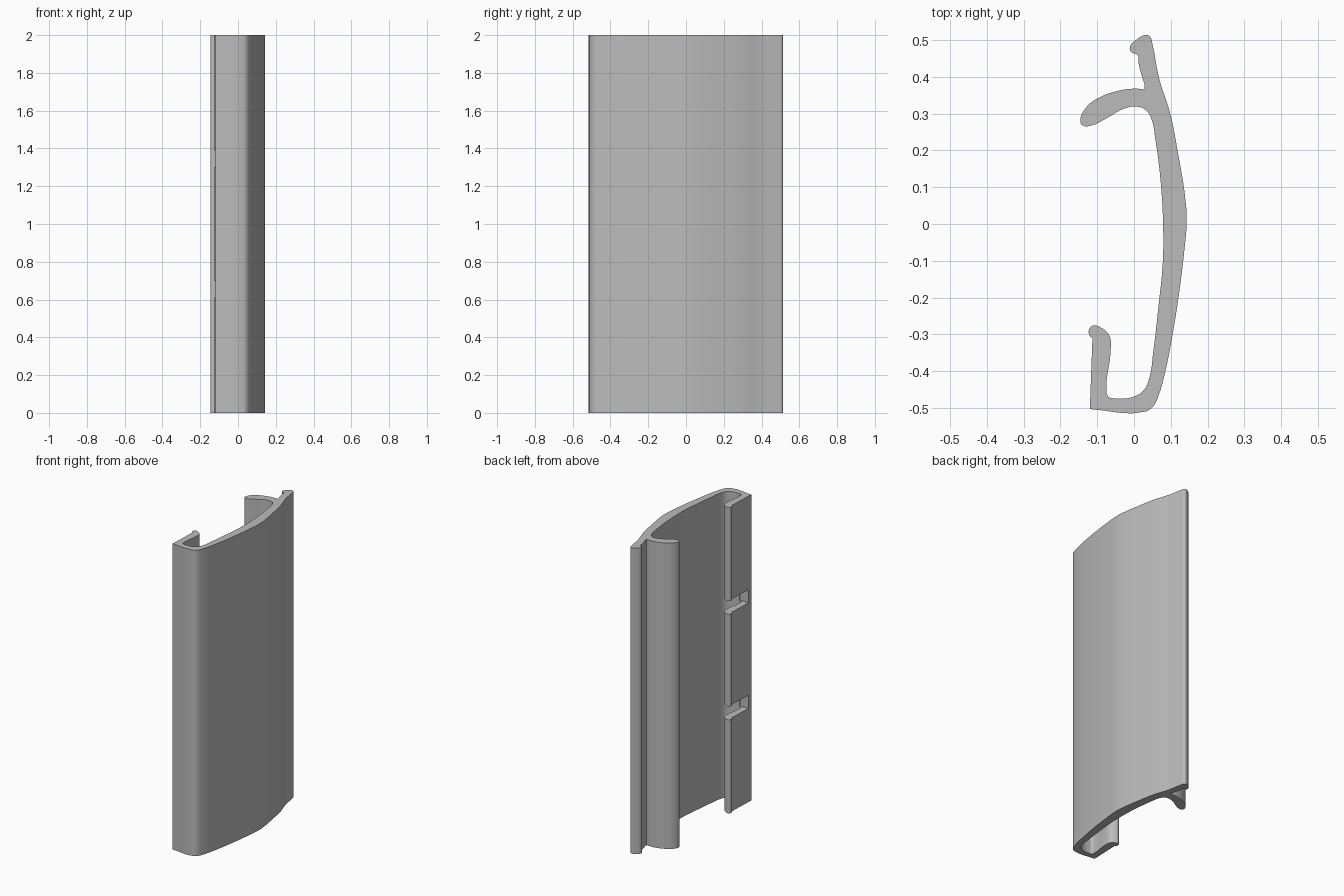
import bpy
import bmesh
from mathutils import Vector

if "Cube" in bpy.data.objects:
    bpy.data.objects.remove(bpy.data.objects["Cube"], do_unlink=True)

HEIGHT = 2.0

# Cross-section in thousandths, as runs that meet at sharp corners
OUTER_SKIN = [(31, -510), (53, -495), (67, -466), (83, -410), (105, -300),
              (124, -178), (137, -70), (143, 0), (142, 45), (118, 202),
              (97, 306), (69, 393), (50, 490), (45, 508), (34, 514)]
CLIP_LIP = [(4, 499), (-9, 487), (-11, 474), (-4, 465), (8, 461)]
CLIP_STEM = [(12, 453), (12, 440), (29, 378)]
HOOK = [(28, 366), (4, 368), (-39, 363), (-94, 344), (-130, 317),
        (-146, 279), (-140, 268), (-115, 268), (-72, 289), (-26, 314),
        (10, 319), (34, 308), (48, 284)]
INNER_SKIN = [(58, 230), (72, 121), (79, 0), (78, -110), (67, -219),
              (53, -341), (39, -428), (26, -452), (1, -469)]
CHANNEL = [(-53, -474), (-70, -469), (-75, -450), (-63, -336),
           (-67, -303), (-86, -284)]
FLANGE_LIP = [(-110, -276), (-121, -284), (-121, -303)]
SHARP = [(-113, -310), (-120, -503)]


def outline_mesh():
    """Smooth closed outline with hard corners at the flange foot."""
    curve = bpy.data.curves.new("profile_outline", 'CURVE')
    curve.dimensions = '3D'
    curve.resolution_u = 4
    points = (OUTER_SKIN + CLIP_LIP + CLIP_STEM + HOOK + INNER_SKIN
              + CHANNEL + FLANGE_LIP + SHARP)
    corners = set(SHARP + [HOOK[0], CLIP_STEM[-1]])
    spline = curve.splines.new('BEZIER')
    spline.bezier_points.add(len(points) - 1)
    spline.use_cyclic_u = True
    for knot, (x, y) in zip(spline.bezier_points, points):
        knot.co = Vector((x, y, 0)) / 1000
        kind = 'VECTOR' if (x, y) in corners else 'AUTO'
        knot.handle_left_type = knot.handle_right_type = kind
    helper = bpy.data.objects.new("profile_outline", curve)
    bpy.context.collection.objects.link(helper)
    bpy.context.view_layer.update()
    graph = bpy.context.evaluated_depsgraph_get()
    mesh = bpy.data.meshes.new_from_object(helper.evaluated_get(graph))
    bpy.data.objects.remove(helper, do_unlink=True)
    return mesh


def extrude_outline(mesh, height):
    """Cap the outline and pull it up into a solid."""
    bm = bmesh.new()
    bm.from_mesh(mesh)
    bmesh.ops.remove_doubles(bm, verts=bm.verts, dist=0.0001)
    bmesh.ops.contextual_create(bm, geom=bm.edges[:])
    pulled = bmesh.ops.extrude_face_region(bm, geom=bm.faces[:],
                                           use_keep_orig=True)
    top = [v for v in pulled["geom"] if isinstance(v, bmesh.types.BMVert)]
    bmesh.ops.translate(bm, verts=top, vec=(0, 0, height))
    bmesh.ops.recalc_face_normals(bm, faces=bm.faces[:])
    bm.to_mesh(mesh)
    bm.free()


def cut_box(target, low, high):
    """Remove a box-shaped notch from the target."""
    low, high = Vector(low), Vector(high)
    bpy.ops.mesh.primitive_cube_add(size=1, location=(low + high) / 2)
    cutter = bpy.context.object
    cutter.name = "notch_cutter"
    cutter.scale = high - low
    cutter.hide_render = True
    cut = target.modifiers.new("notch", 'BOOLEAN')
    cut.operation = 'DIFFERENCE'
    cut.solver = 'EXACT'
    cut.object = cutter
    bpy.context.view_layer.objects.active = target
    bpy.ops.object.modifier_apply(modifier=cut.name)
    bpy.data.objects.remove(cutter, do_unlink=True)


# Single plain grey
grey = bpy.data.materials.new("plain_grey")
grey.use_nodes = True
grey.diffuse_color = (0.5, 0.5, 0.5, 1)
grey.node_tree.nodes["Principled BSDF"].inputs["Base Color"].default_value = (0.5, 0.5, 0.5, 1)

# Extruded trim strip
mesh = outline_mesh()
extrude_outline(mesh, HEIGHT)
mesh.materials.clear()
mesh.materials.append(grey)
strip = bpy.data.objects.new("trim_strip", mesh)
bpy.context.collection.objects.link(strip)

# Two notches through the flange
for middle in (0.655, 1.345):
    cut_box(strip, (-0.2, -0.477, middle - 0.043), (-0.055, -0.2, middle + 0.043))

bpy.ops.object.select_all(action='DESELECT')
strip.select_set(True)
bpy.context.view_layer.objects.active = strip
bpy.ops.object.shade_smooth_by_angle(angle=0.6)
